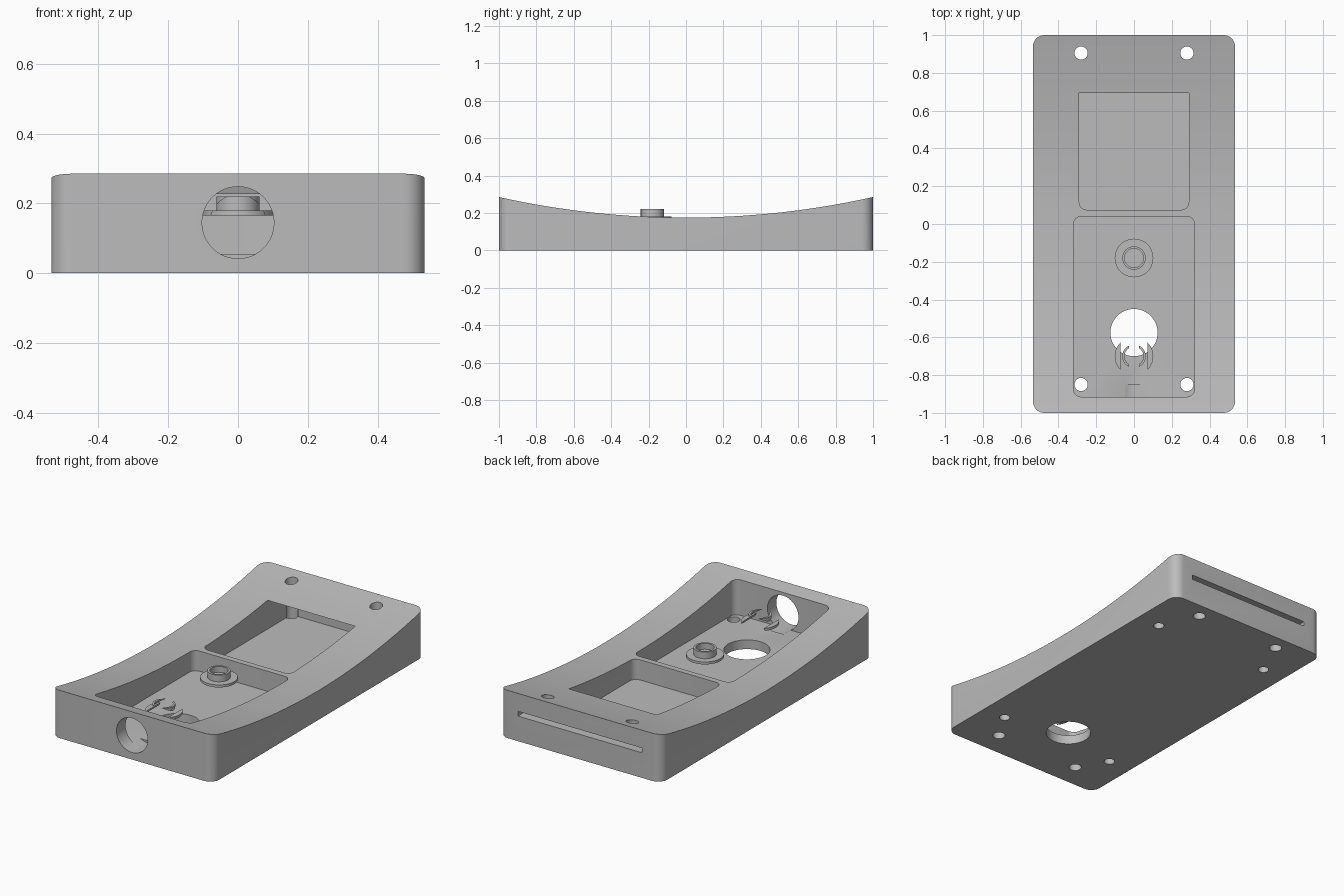
import bpy, bmesh, math
from mathutils import Matrix, Vector

cube = bpy.data.objects.get("Cube")
if cube:
    bpy.data.objects.remove(cube, do_unlink=True)

grey = bpy.data.materials.new("light grey plastic")
grey.use_nodes = True
grey.diffuse_color = (0.5, 0.5, 0.5, 1)
grey.node_tree.nodes["Principled BSDF"].inputs["Base Color"].default_value = (0.5, 0.5, 0.5, 1)


def rounded(x0, x1, y0, y1, r, steps=8):
    """Outline of a rectangle with rounded corners."""
    pts = []
    corners = [(x1 - r, y1 - r), (x0 + r, y1 - r), (x0 + r, y0 + r), (x1 - r, y0 + r)]
    for q, (cx, cy) in enumerate(corners):
        for i in range(steps + 1):
            a = math.pi / 2 * (q + i / steps)
            pts.append((cx + r * math.cos(a), cy + r * math.sin(a)))
    return pts


def circle(cx, cy, r, n=48):
    return [(cx + r * math.cos(2 * math.pi * i / n), cy + r * math.sin(2 * math.pi * i / n))
            for i in range(n)]


def prism(name, outline, lo, hi, turn=None):
    """Extrude an outline from lo to hi, optionally turned to another axis."""
    bm = bmesh.new()
    face = bm.faces.new([bm.verts.new((x, y, lo)) for x, y in outline])
    top = bmesh.ops.extrude_face_region(bm, geom=[face])["geom"]
    bmesh.ops.translate(bm, vec=Vector((0, 0, hi - lo)),
                        verts=[v for v in top if isinstance(v, bmesh.types.BMVert)])
    if turn:
        bmesh.ops.transform(bm, matrix=turn, verts=bm.verts)
    bmesh.ops.recalc_face_normals(bm, faces=bm.faces)
    mesh = bpy.data.meshes.new(name)
    bm.to_mesh(mesh)
    bm.free()
    mesh.materials.append(grey)
    obj = bpy.data.objects.new(name, mesh)
    bpy.context.collection.objects.link(obj)
    return obj


def boolean(obj, cutter, operation="DIFFERENCE"):
    """Apply a boolean and throw the helper away."""
    mod = obj.modifiers.new("cut", "BOOLEAN")
    mod.operation, mod.solver, mod.object = operation, "EXACT", cutter
    bpy.context.view_layer.objects.active = obj
    bpy.ops.object.modifier_apply(modifier=mod.name)
    bpy.data.objects.remove(cutter, do_unlink=True)


def smooth(obj):
    bpy.ops.object.select_all(action="DESELECT")
    obj.select_set(True)
    bpy.context.view_layer.objects.active = obj
    bpy.ops.object.shade_smooth_by_angle(angle=math.radians(30))


# outline axes (x, y, extrusion) mapped to world: along x, and along y
ALONG_X = Matrix(((0, 0, 1, 0), (1, 0, 0, 0), (0, 1, 0, 0), (0, 0, 0, 1)))
ALONG_Y = Matrix(((1, 0, 0, 0), (0, 0, 1, 0), (0, 1, 0, 0), (0, 0, 0, 1)))

# Case: rounded block with a shallow concave top
case = prism("case", rounded(-0.535, 0.535, -1, 1, 0.06), 0, 0.4)
R, LOW = 4.6, 0.175
arc = [(y, LOW + R - math.sqrt(R * R - y * y)) for y in [-1.1 + 2.2 * i / 28 for i in range(29)]]
boolean(case, prism("top_cutter", arc + [(1.1, 0.6), (-1.1, 0.6)], -1, 1, ALONG_X))

# Front pocket, and a rear pocket that runs under the rising top
FLOOR = 0.055
boolean(case, prism("front_pocket", rounded(-0.32, 0.32, -0.915, 0.04, 0.04), FLOOR, 0.5))
boolean(case, prism("rear_pocket", rounded(-0.29, 0.29, 0.075, 0.92, 0.04), FLOOR, 0.2275))

# Round opening in the floor, cable hole in the front wall, slot in the rear wall
boolean(case, prism("floor_opening", circle(0, -0.575, 0.125), -0.1, 0.1))
boolean(case, prism("cable_hole", circle(0, 0.145, 0.103), -1.1, -0.85, ALONG_Y))
boolean(case, prism("rear_slot", rounded(-0.41, 0.41, 0.15, 0.178, 0.004, 2), 0.88, 1.1, ALONG_Y))

# Screw holes: through holes near the ends, blind holes underneath
for side in (-1, 1):
    for y in (0.905, -0.85):
        boolean(case, prism("through_hole", circle(side * 0.28, y, 0.035, 32), -0.1, 0.5))
    for y in (0.675, -0.675):
        boolean(case, prism("blind_hole", circle(side * 0.385, y, 0.03, 32), -0.1, 0.12))
smooth(case)


def button(name, y):
    """Thin flange with a hollow cap on it."""
    obj = prism(name, circle(0, y, 0.102), 0.165, 0.18)
    boolean(obj, prism("cap", circle(0, y, 0.062), 0.17, 0.22), "UNION")
    boolean(obj, prism("cap_bore", circle(0, y, 0.05), 0.185, 0.3))
    return obj


# Whole button, and a second one cut through by the cable passage
smooth(button("button", -0.18))
clip = button("cable_clip", -0.7)
boolean(clip, prism("cable_passage", circle(0, 0.145, 0.08), -1, -0.5, ALONG_Y))
smooth(clip)
